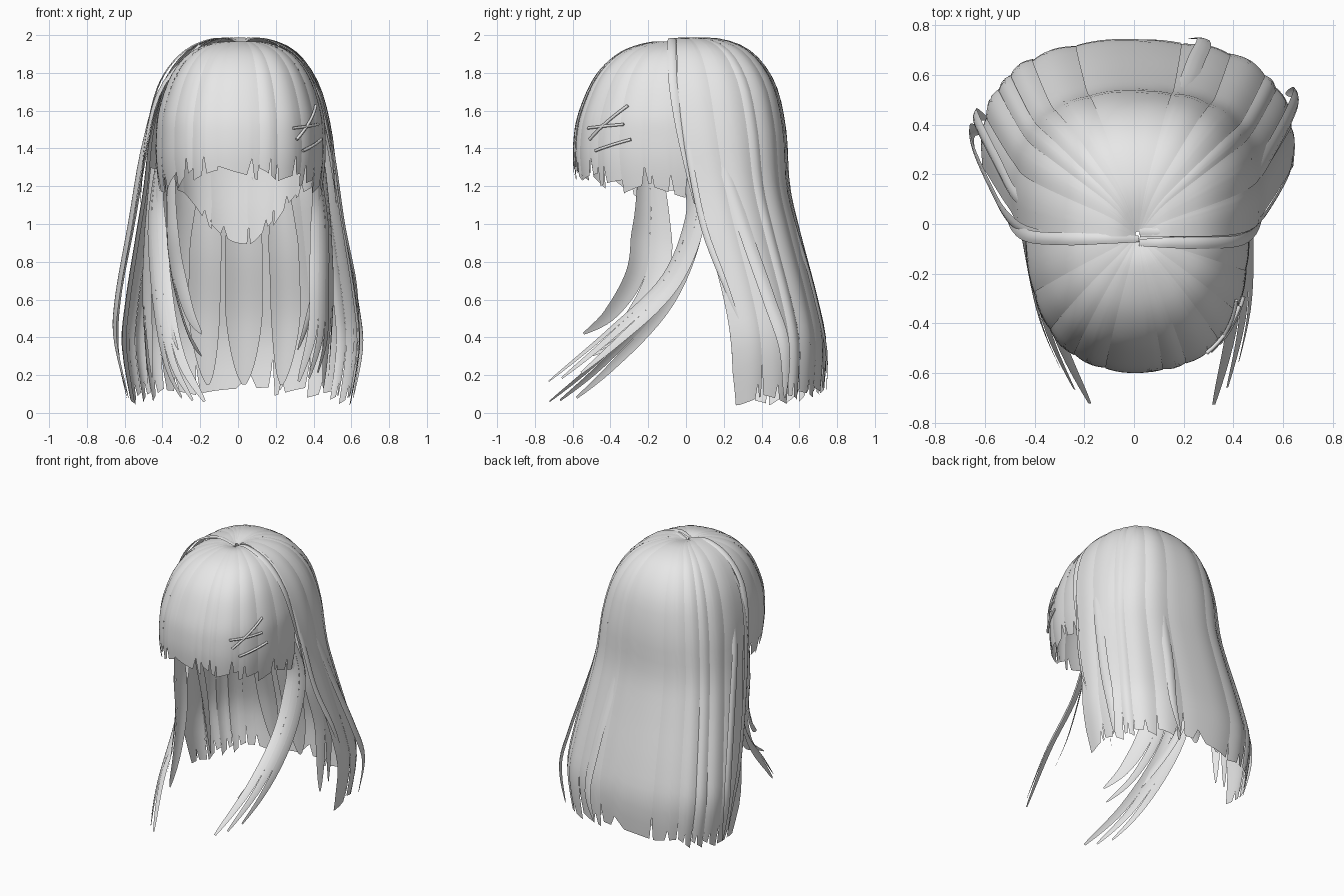
import bpy, bmesh, math, random
from mathutils import Vector

if "Cube" in bpy.data.objects:
    bpy.data.objects.remove(bpy.data.objects["Cube"])

random.seed(11)
hair_mat = bpy.data.materials.new("pale_grey_hair")
hair_mat.diffuse_color = (0.8, 0.8, 0.8, 1)
hair_mat.use_nodes = True
hair_mat.node_tree.nodes["Principled BSDF"].inputs["Base Color"].default_value = hair_mat.diffuse_color


def spline(rows, t):
    """Catmull-Rom through rows of numbers, t in row index units."""
    n = len(rows) - 1
    t = min(max(t, 0), n)
    i = min(int(t), n - 1)
    f = t - i
    a, b, c, d = (rows[min(max(i + k, 0), n)] for k in (-1, 0, 1, 2))
    return [0.5 * (2*q + (r-p)*f + (2*p-5*q+4*r-s)*f*f + (3*q-p-3*r+s)*f**3)
            for p, q, r, s in zip(a, b, c, d)]


def surface(levels, e, phi, t, grow=0.0):
    """Half ring around the head: phi 0 = +x side, pi = -x side."""
    z, w, ys, ye = spline(levels, t)
    c, s = math.cos(phi), max(math.sin(phi), 0)
    x = w * math.copysign(abs(c) ** e, c)
    y = ys + (ye - ys) * s ** e
    return Vector((x * (1 + grow) + 0.015, y * (1 + grow), z + grow * 0.25))


def t_at(levels, z):
    """Level index at which the profile has fallen to height z."""
    lo, hi = 0.0 if len(levels) < 6 else 1.0, len(levels) - 1.0
    for _ in range(25):
        m = (lo + hi) / 2
        lo, hi = (m, hi) if spline(levels, m)[0] > z else (lo, m)
    return lo


def finish(name, bm):
    me = bpy.data.meshes.new(name)
    bm.to_mesh(me)
    bm.free()
    me.materials.append(hair_mat)
    for p in me.polygons:
        p.use_smooth = True
    ob = bpy.data.objects.new(name, me)
    bpy.context.collection.objects.link(ob)
    return ob


def add_grid(bm, grid):
    vs = [[bm.verts.new(p) for p in row] for row in grid]
    for r0, r1 in zip(vs, vs[1:]):
        for i in range(len(r0) - 1):
            bm.faces.new((r0[i], r0[i+1], r1[i+1], r1[i]))


def locks(name, levels, e, bounds, end_z, taper_z, bulge, jag, nt=30):
    """Sheet of overlapping locks with scalloped section and slanted, notched tips."""
    bm = bmesh.new()
    nu = 10
    for k, (a, b) in enumerate(zip(bounds, bounds[1:])):
        base = end_z((a + b) / 2)
        taper = random.uniform(0.03, 0.25)
        layer = 0.006 * (k % 2)
        lean = random.choice((-1, 1)) * random.uniform(.4, 1)
        notch = random.randint(2, nu - 2)
        ends = [t_at(levels, end_z(a + (b - a) * i / nu) + jag * lean * (i / nu - 0.5)
                     + (jag * 1.1 if i == notch else 0)) for i in range(nu + 1)]
        grid = []
        for j in range(nt + 1):
            row = []
            for i in range(nu + 1):
                t = ends[i] * j / nt
                z = spline(levels, t)[0]
                f = min(max((taper_z - z) / max(taper_z - base, 0.01), 0), 1) ** 3
                s = i / nu
                u = 0.5 + (s - 0.5) * (1.05 - taper * f)
                phi = min(max(a + (b - a) * u, 0), math.pi)
                g = min(t / 3, 1) * (bulge * math.sin(math.pi * s) + layer)
                row.append(surface(levels, e, phi, t, g))
            grid.append(row)
        add_grid(bm, grid)
    return finish(name, bm)


def strand(name, pts, width, out, tips=1, tip_len=0.3, n=26, thin=.9):
    """Arched ribbon along a path, split into pointed tips at the end."""
    bm = bmesh.new()
    out = Vector(out).normalized()
    m = len(pts) - 1
    for q in range(tips):
        lo, hi = q / tips - 0.5, (q + 1) / tips - 0.5
        stop = m * (1 - 0.06 * (tips - 1 - q))
        grid = []
        for j in range(n + 1):
            t = stop * j / n
            p = Vector(spline(pts, t))
            tan = Vector(spline(pts, t + 0.02)) - Vector(spline(pts, t - 0.02))
            side = tan.cross(out).normalized()
            f = max((j / n - 1 + tip_len) / tip_len, 0)
            w = width * (0.5 + 0.5 * min(j / n * 3, 1))
            row = []
            for i in range(5):
                s = lo + (hi - lo) * (0.5 + (i / 4 - 0.5) * (1 - thin * f ** 1.8))
                row.append(p + side * s * w + out * abs(w) * 0.15 * (1 - 4 * s * s))
            grid.append(row)
        add_grid(bm, grid)
    return finish(name, bm)


# profiles from crown to tips: z, half width, y at the sides, y at the middle
back = [(1.955, .01, -.05, -.03), (1.985, .11, -.05, .14), (1.92, .28, -.05, .33),
        (1.75, .405, -.04, .46), (1.5, .475, -.01, .52), (1.2, .51, .05, .54),
        (.95, .55, .11, .595), (.6, .605, .2, .685), (.35, .625, .24, .73), (.04, .575, .25, .71)]
front = [(1.945, .01, -.04, -.06), (1.965, .11, -.04, -.17), (1.91, .26, -.03, -.34),
         (1.785, .365, -.02, -.47), (1.6, .43, -.01, -.555), (1.45, .445, 0, -.585),
         (1.28, .44, .01, -.585), (1.0, .40, .03, -.55)]

# long back hair
PI = math.pi
locks("back_hair", back, .74, [0, .22, .55, .72, 1.05, 1.4, 1.85, 2.2, 2.42, 2.6, 2.85, PI],
      lambda p: .06 + .06 * math.sin(p) ** 2, .6, .014, .07)

# fringe, longer at the temples
locks("fringe", front, .81, [0, .25, .55, .85, 1.2, 1.42, 1.78, 2.1, 2.4, 2.75, PI],
      lambda p: 1.16 + .11 * math.sin(p) ** 1.5, 1.45, .012, .09)

# short inner layer at the nape, hanging in a V
nape = [(1.45, .40, .12, .47), (1.25, .38, .12, .46), (1.05, .36, .14, .44), (.84, .33, .15, .43)]
locks("nape_layer", nape, .85, [.1, .7, 1.15, 1.5, 1.95, 2.45, 3.04],
      lambda p: 1.18 - .28 * math.sin(p) ** 5, 1.1, .02, .05, nt=8)

# inner locks hanging behind the neck
for i, (x, w) in enumerate([(-.17, .17), (.03, .2), (.24, .16)]):
    strand(f"inner_lock_{i}", [(x * .9, .46, 1.25), (x, .5, .9), (x * 1.05, .6, .5), (x * .95, .64, .15)],
           w, (0.1, 1, 0), 1, .4)

# long forward-swept side locks, broad and facing up and forward
strand("side_lock_right", [(.41, .0, 1.35), (.43, .05, 1.05), (.43, -.08, .7), (.42, -.38, .4),
                           (.345, -.70, .13)], .15, (.75, -.6, .4), 3, .3, thin=.75)
strand("side_lock_left", [(-.41, .0, 1.35), (-.43, .05, 1.05), (-.40, -.1, .62), (-.33, -.42, .26),
                          (-.2, -.70, .02)], -.15, (-.75, -.6, .4), 3, .3, thin=.75)
# broad temple lock on one side
strand("temple_lock_left", [(-.35, -.19, 1.32), (-.345, -.18, 1.0), (-.31, -.21, .72),
                            (-.24, -.36, .48), (-.16, -.54, .35)], .23, (-1, -.25, 0), 2, .5)
for s, nm in ((1, "right"), (-1, "left")):
    # thin wisp by the cheek, and an inner lock beside the neck
    strand(f"wisp_{nm}", [(s*.42, 0, 1.3), (s*.44, .06, .95), (s*.42, -.05, .7), (s*.36, -.25, .47),
                          (s*.31, -.45, .33)], .05, (s, -.5, .5), 1, .5)
    strand(f"neck_lock_{nm}", [(s*.45, .12, 1.3), (s*.47, .2, .95), (s*.48, .3, .6), (s*.45, .34, .13)],
           .13, (s, -.4, 0), 2, .3)

# loose strands lying over the outside
strand("loose_strand_left", [(-.2, -.05, 1.95), (-.40, -.04, 1.73), (-.5, .02, 1.4), (-.57, .14, 1.0),
                             (-.64, .3, .6), (-.645, .38, .38), (-.57, .36, .08)], .07, (-1, -.3, 0), 1, .3)
strand("loose_strand_left_back", [(-.39, .05, 1.75), (-.48, .12, 1.4), (-.55, .25, 1.0),
                                  (-.625, .4, .6), (-.635, .44, .35), (-.58, .42, .08)], .06, (-1, .2, 0), 1, .3)
strand("loose_strand_right", [(.2, -.05, 1.96), (.41, -.04, 1.73), (.5, .01, 1.4), (.56, .09, 1.0),
                              (.62, .2, .7), (.635, .28, .5)], .035, (1, -.3, 0), 1, .3)
strand("loose_strand_right_back", [(.40, .1, 1.75), (.48, .18, 1.4), (.55, .3, 1.0), (.625, .44, .6),
                                   (.65, .52, .35), (.6, .52, .08)], .07, (1, .3, 0), 1, .3)
strand("loose_strand_back", [(.06, .18, 1.96), (.13, .40, 1.82), (.18, .50, 1.45), (.2, .53, 1.15),
                             (.25, .66, .7), (.28, .735, .35), (.22, .735, .12)], .07, (.2, 1, .3), 1, .3)

# parting ridges either side of the crown
for i, (s, y) in enumerate([(1, -.03), (1, -.075), (-1, -.06)]):
    strand(f"parting_lock_{i}", [(.02, y, 1.955), (s*.12, y, 1.98), (s*.29, y, 1.905), (s*.42, y+.01, 1.73),
                                 (s*.485, y+.05, 1.45), (s*.515, y+.12, 1.1)], .05, (s*.6, 0, 1), 1, .4)

# crossed hair pins on the fringe
pins = [(1.0, 1.50, .5, 1.52), (.95, 1.44, .48, 1.62), (.85, 1.38, .42, 1.44)]
for i, (p0, z0, p1, z1) in enumerate(pins):
    cu = bpy.data.curves.new(f"hair_pin_{i}", 'CURVE')
    cu.dimensions = '3D'
    cu.bevel_depth = .008
    cu.bevel_resolution = 1
    cu.use_fill_caps = True
    sp = cu.splines.new('POLY')
    sp.points.add(7)
    for j in range(8):
        f = j / 7
        t = t_at(front, z0 + (z1 - z0) * f)
        sp.points[j].co = (*surface(front, .81, p0 + (p1 - p0) * f, t, .03), 1)
    cu.materials.append(hair_mat)
    bpy.context.collection.objects.link(bpy.data.objects.new(f"hair_pin_{i}", cu))
